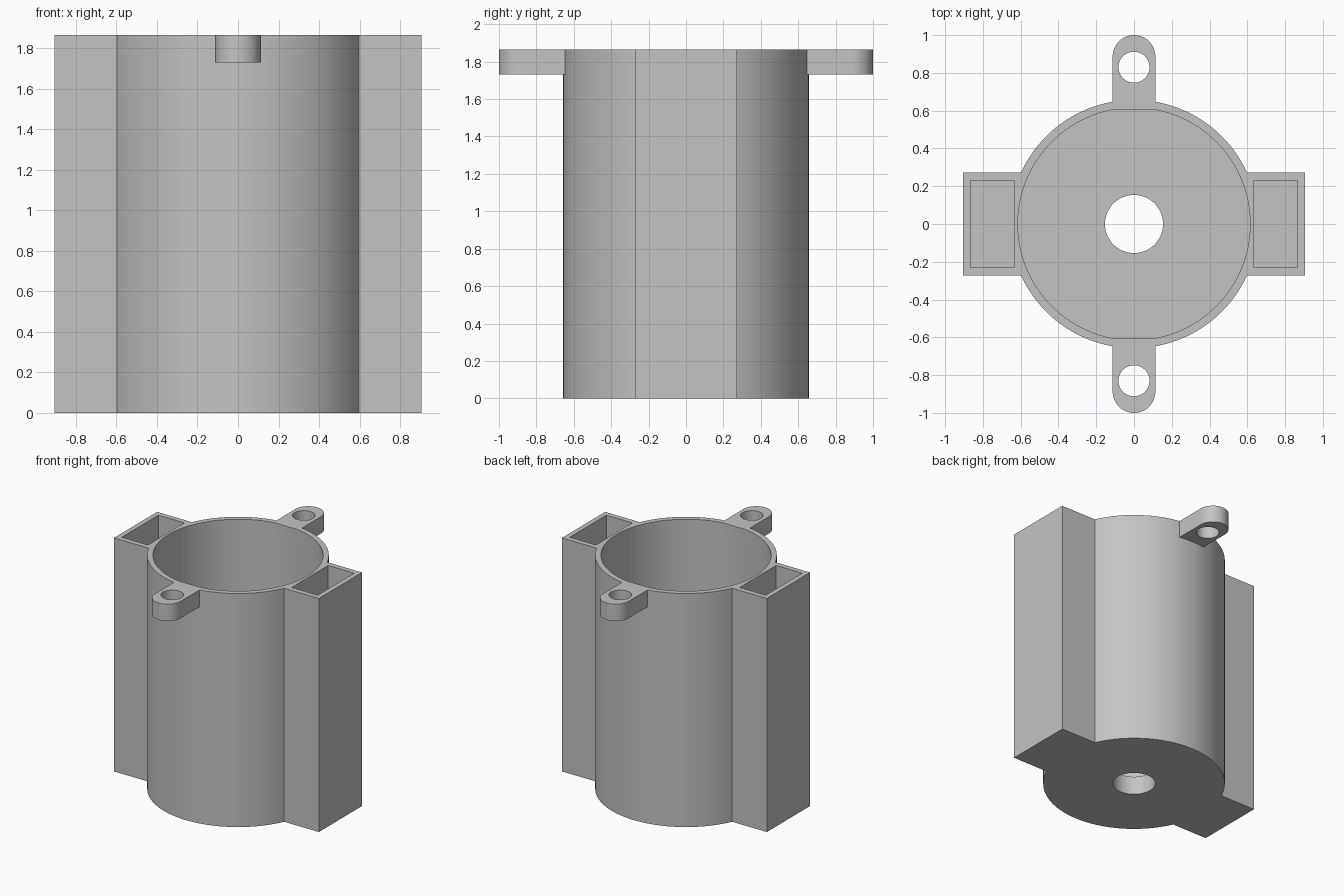
import bpy, bmesh, math

if "Cube" in bpy.data.objects:
    bpy.data.objects.remove(bpy.data.objects["Cube"], do_unlink=True)

HEIGHT, FLOOR = 1.865, 0.145
OUTER_R, BORE_R, HOLE_R = 0.657, 0.615, 0.154
TAB_W, TAB_Z, TAB_IN = 0.113, 1.73, 0.607

grey = bpy.data.materials.new("plain grey")
grey.use_nodes = True
colour = (0.55, 0.55, 0.55, 1)
grey.diffuse_color = colour
grey.node_tree.nodes["Principled BSDF"].inputs["Base Color"].default_value = colour


def prism(name, outline, z0, z1):
    """Extrude a closed counter-clockwise outline from z0 to z1."""
    bm = bmesh.new()
    face = bm.faces.new([bm.verts.new((x, y, z0)) for x, y in outline])
    top = bmesh.ops.extrude_face_region(bm, geom=[face])["geom"]
    bmesh.ops.translate(bm, vec=(0, 0, z1 - z0),
                        verts=[v for v in top if isinstance(v, bmesh.types.BMVert)])
    bmesh.ops.recalc_face_normals(bm, faces=bm.faces)
    mesh = bpy.data.meshes.new(name)
    bm.to_mesh(mesh)
    bm.free()
    mesh.materials.append(grey)
    obj = bpy.data.objects.new(name, mesh)
    bpy.context.collection.objects.link(obj)
    return obj


def arc(cx, cy, r, start, end, steps):
    return [(cx + r * math.cos(start + (end - start) * i / steps),
             cy + r * math.sin(start + (end - start) * i / steps))
            for i in range(steps + 1)]


def circle(cx, cy, r, steps):
    return arc(cx, cy, r, 0, math.tau, steps)[:-1]


def rectangle(x0, x1, y):
    return [(x0, -y), (x1, -y), (x1, y), (x0, y)]


def combine(target, other, operation):
    """Apply a boolean and discard the second shape."""
    mod = target.modifiers.new(operation.lower(), "BOOLEAN")
    mod.operation, mod.solver, mod.object = operation, "EXACT", other
    bpy.ops.object.select_all(action="DESELECT")
    bpy.context.view_layer.objects.active = target
    target.select_set(True)
    bpy.ops.object.modifier_apply(modifier=mod.name)
    bpy.data.objects.remove(other, do_unlink=True)


# Outer shell: a cylinder with a rectangular channel on each side
side = math.asin(0.272 / OUTER_R)
profile = []
for turn in (0, math.pi):
    c = math.cos(turn)
    profile += [(0.905 * c, -0.272 * c), (0.905 * c, 0.272 * c)]
    profile += arc(0, 0, OUTER_R, turn + side, turn + math.pi - side, 72)
housing = prism("housing", profile, 0, HEIGHT)

# Main bore, floor hole and the two side pockets
combine(housing, prism("bore", circle(0, 0, BORE_R, 128), FLOOR, HEIGHT + 0.1), "DIFFERENCE")
combine(housing, prism("floor_hole", circle(0, 0, HOLE_R, 64), -0.1, FLOOR + 0.1), "DIFFERENCE")
for x0, x1 in ((0.635, 0.865), (-0.865, -0.635)):
    combine(housing, prism("pocket", rectangle(x0, x1, 0.23), FLOOR, HEIGHT + 0.1), "DIFFERENCE")

# Round-ended mounting tabs at the front and back of the rim
for sign in (1, -1):
    outline = [(-TAB_W, TAB_IN), (TAB_W, TAB_IN)]
    outline += arc(0, 1 - TAB_W, TAB_W, 0, math.pi, 32)
    tab = prism("tab", [(x * sign, y * sign) for x, y in outline], TAB_Z, HEIGHT)
    combine(tab, prism("screw_hole", circle(0, 0.83 * sign, 0.082, 48),
                       TAB_Z - 0.1, HEIGHT + 0.1), "DIFFERENCE")
    combine(housing, tab, "UNION")

# Smooth curved walls, crisp edges
bpy.ops.object.select_all(action="DESELECT")
bpy.context.view_layer.objects.active = housing
housing.select_set(True)
bpy.ops.object.shade_smooth_by_angle(angle=math.radians(20))
